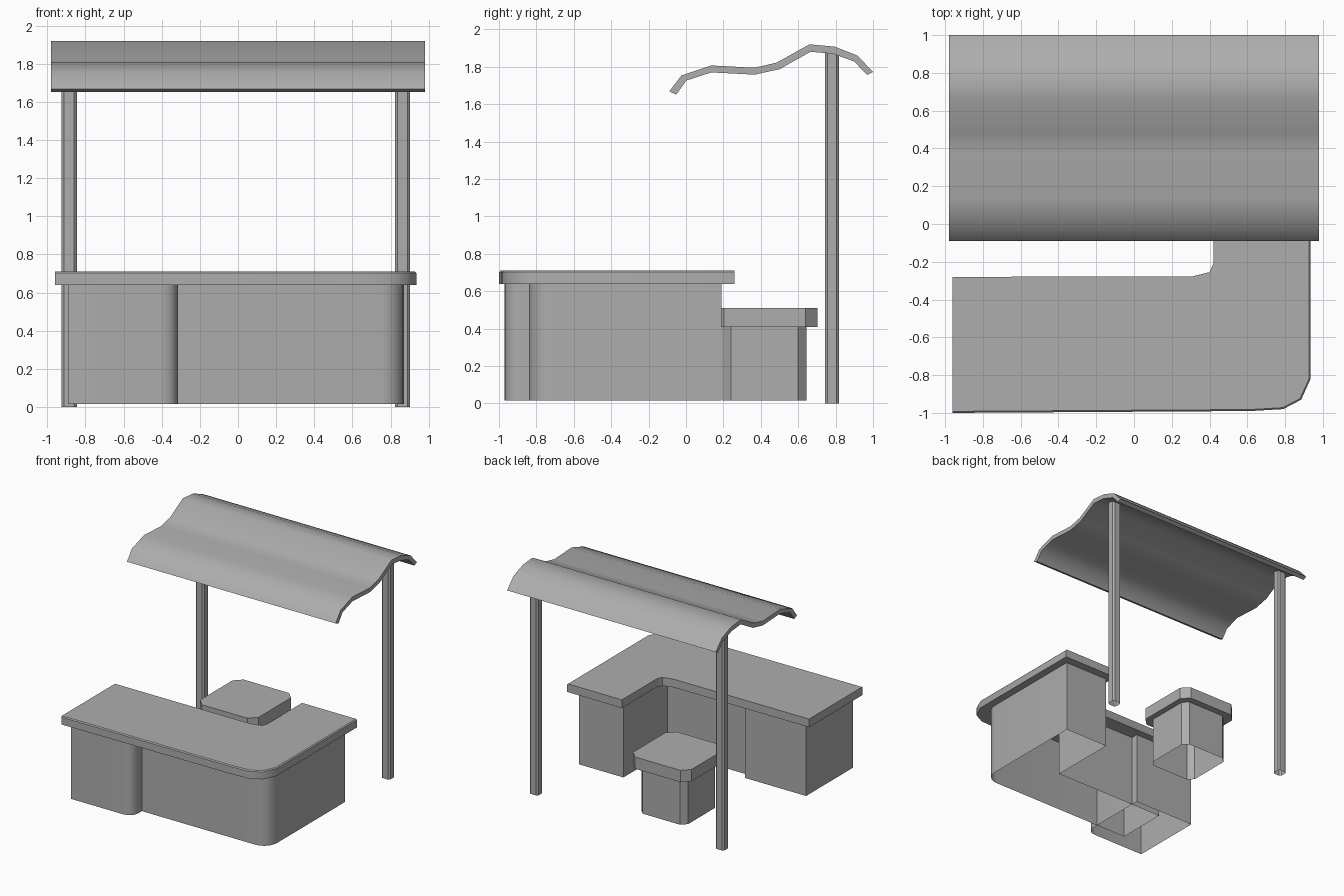
import bpy, bmesh
from math import cos, sin, radians

if "Cube" in bpy.data.objects:
    bpy.data.objects.remove(bpy.data.objects["Cube"])

grey = bpy.data.materials.new("dark_grey")
grey.diffuse_color = (0.42, 0.42, 0.42, 1)
grey.use_nodes = True
grey.node_tree.nodes["Principled BSDF"].inputs["Base Color"].default_value = grey.diffuse_color


def finish(name, bm, smooth=True):
    bmesh.ops.recalc_face_normals(bm, faces=bm.faces)
    mesh = bpy.data.meshes.new(name)
    bm.to_mesh(mesh)
    bm.free()
    mesh.materials.append(grey)
    ob = bpy.data.objects.new(name, mesh)
    bpy.context.collection.objects.link(ob)
    if smooth:
        bpy.ops.object.select_all(action='DESELECT')
        ob.select_set(True)
        bpy.context.view_layer.objects.active = ob
        bpy.ops.object.shade_smooth_by_angle(angle=radians(40))
    return ob


def prism(name, outline, z0, z1, bottom=True, bevel=0, bevel_edges=0, smooth=True):
    """Extrude an xy outline; bevel the first few top edges if asked."""
    bm = bmesh.new()
    top = [bm.verts.new((x, y, z1)) for x, y in outline]
    low = [bm.verts.new((x, y, z0)) for x, y in outline]
    bm.faces.new(top)
    n = len(top)
    for i in range(n):
        j = (i + 1) % n
        bm.faces.new((top[i], low[i], low[j], top[j]))
    if bottom:
        bm.faces.new(low[::-1])
    bmesh.ops.recalc_face_normals(bm, faces=bm.faces)
    if bevel:
        edges = [bm.edges.get((top[i], top[i + 1])) for i in range(bevel_edges)]
        bmesh.ops.bevel(bm, geom=edges, offset=bevel, segments=1, affect='EDGES')
    return finish(name, bm, smooth)


def arc(cx, cy, r, a0, a1, n=4):
    angles = [radians(a0 + (a1 - a0) * i / n) for i in range(n + 1)]
    return [(cx + r * cos(a), cy + r * sin(a)) for a in angles]


def chamfered(cx, cy, hx, hy, c):
    return [(cx - hx + c, cy - hy), (cx + hx - c, cy - hy),
            (cx + hx, cy - hy + c), (cx + hx, cy + hy - c),
            (cx + hx - c, cy + hy), (cx - hx + c, cy + hy),
            (cx - hx, cy + hy - c), (cx - hx, cy - hy + c)]


# L-shaped counter top, front and right edges eased
prism("counter_top",
      [(-0.96, -1.0), (0.62, -0.99), (0.79, -0.98), (0.885, -0.93),
       (0.935, -0.82), (0.935, 0.26), (0.42, 0.26), (0.42, -0.21),
       (0.4, -0.255), (0.31, -0.277), (-0.96, -0.28)],
      0.64, 0.71, bevel=0.008, bevel_edges=5)

# Counter bases, open underneath
prism("left_pedestal",
      [(-0.89, -0.97)] + arc(-0.395, -0.89, 0.08, -90, 0)
      + [(-0.315, -0.34), (-0.89, -0.34)],
      0.015, 0.64, bottom=False)
prism("counter_base",
      [(-0.6, -0.84)] + arc(0.75, -0.72, 0.12, -90, 0, 5)
      + [(0.87, 0.19), (0.455, 0.19), (0.455, -0.40), (-0.6, -0.40)],
      0.015, 0.64, bottom=False)

# Stool
prism("stool_base", chamfered(-0.22, 0.42, 0.22, 0.225, 0.045),
      0.015, 0.41, bottom=False, smooth=False)
prism("stool_seat", chamfered(-0.225, 0.422, 0.275, 0.28, 0.062),
      0.41, 0.51, smooth=False)

# Roof posts
for name, x in (("left_post", -0.885), ("right_post", 0.862)):
    prism(name, chamfered(x, 0.78, 0.04, 0.038, 0.014), 0, 1.88,
          bottom=False, smooth=False)

# Wavy awning: side profile (y, z) swept along x
upper = [(-0.09, 1.668), (-0.024, 1.754), (0.136, 1.807), (0.366, 1.795),
         (0.484, 1.822), (0.66, 1.92), (0.794, 1.908), (0.917, 1.86), (1.0, 1.772)]
lower = [(-0.052, 1.652), (0.003, 1.727), (0.136, 1.77), (0.366, 1.758),
         (0.5, 1.787), (0.665, 1.88), (0.785, 1.87), (0.9, 1.828), (0.968, 1.756)]
bm = bmesh.new()
ends = []
for x in (-0.98, 0.98):
    ends.append([[bm.verts.new((x, y, z)) for y, z in line]
                 for line in (upper, lower)])
(lu, ll), (ru, rl) = ends
for i in range(len(upper) - 1):
    for a, b in ((lu, ru), (ll, rl), (lu, ll), (ru, rl)):
        bm.faces.new((a[i], a[i + 1], b[i + 1], b[i]))
for i in (0, -1):
    bm.faces.new((lu[i], ru[i], rl[i], ll[i]))
finish("awning", bm)
